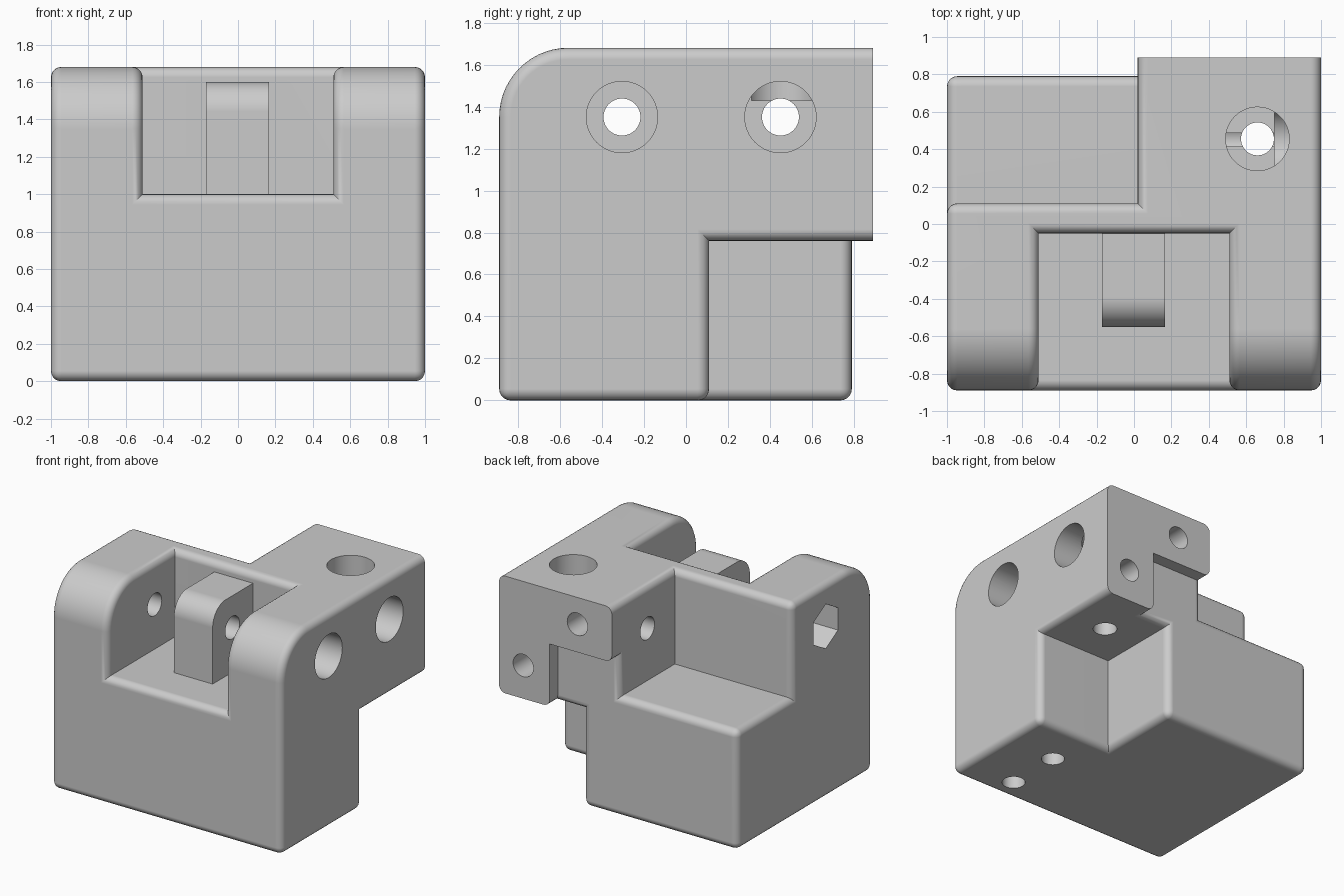
import bpy, bmesh, math
from mathutils import Vector, Matrix

if "Cube" in bpy.data.objects:
    bpy.data.objects.remove(bpy.data.objects["Cube"], do_unlink=True)

TOP, FRONT, REAR = 1.68, -0.89, 0.89
SHAFT, BORE, DEEP = 0.088, 0.17, 0.25

grey = bpy.data.materials.new("plain grey")
grey.use_nodes = True
grey.diffuse_color = (0.6, 0.6, 0.6, 1)
grey.node_tree.nodes["Principled BSDF"].inputs["Base Color"].default_value = (0.6, 0.6, 0.6, 1)


def add_object(name, bm):
    bmesh.ops.recalc_face_normals(bm, faces=bm.faces)
    mesh = bpy.data.meshes.new(name)
    bm.to_mesh(mesh)
    bm.free()
    mesh.materials.append(grey)
    obj = bpy.data.objects.new(name, mesh)
    bpy.context.collection.objects.link(obj)
    return obj


def side_extrusion(name, x0, x1, y0, y1, z0, z1, radius, steps=14):
    """Side profile with a rounded upper front corner, extruded along x."""
    profile = [(y0, z0), (y1, z0), (y1, z1)]
    for i in range(steps + 1):
        a = math.pi / 2 * (1 + i / steps)
        profile.append((y0 + radius + radius * math.cos(a), z1 - radius + radius * math.sin(a)))
    bm = bmesh.new()
    face = bm.faces.new([bm.verts.new((x0, y, z)) for y, z in profile])
    grown = bmesh.ops.extrude_face_region(bm, geom=[face])["geom"]
    bmesh.ops.translate(bm, vec=(x1 - x0, 0, 0), verts=[g for g in grown if isinstance(g, bmesh.types.BMVert)])
    return add_object(name, bm)


def box(name, lo, hi):
    lo, hi = Vector(lo), Vector(hi)
    bm = bmesh.new()
    bmesh.ops.create_cube(bm, size=1, matrix=Matrix.Translation((lo + hi) / 2) @ Matrix.Diagonal((*(hi - lo), 1)))
    return add_object(name, bm)


def rod(name, start, end, radius, sides=48):
    start, end = Vector(start), Vector(end)
    axis = end - start
    turn = axis.to_track_quat('Z', 'Y').to_matrix().to_4x4()
    bm = bmesh.new()
    bmesh.ops.create_cone(bm, cap_ends=True, segments=sides, radius1=radius, radius2=radius,
                          depth=axis.length, matrix=Matrix.Translation((start + end) / 2) @ turn)
    return add_object(name, bm)


def apply(obj, mod):
    bpy.context.view_layer.objects.active = obj
    bpy.ops.object.modifier_apply(modifier=mod.name)


def combine(obj, other, operation='DIFFERENCE'):
    mod = obj.modifiers.new("combine", 'BOOLEAN')
    mod.operation, mod.solver, mod.object = operation, 'EXACT', other
    apply(obj, mod)
    bpy.data.objects.remove(other, do_unlink=True)


# Body: one rounded extrusion, carved into base block, rear block and overhanging arm
body = side_extrusion("bracket_body", -1, 1, FRONT, REAR, 0, TOP, 0.33)
for name, lo, hi in [
    ("hinge_pocket", (-0.51, -2, 1.0), (0.51, -0.05, 3)),
    ("above_rear_block", (-2, 0.11, 0.94), (0.02, 2, 3)),
    ("below_arm", (0.34, 0.11, -1), (2, 2, 0.76)),
    ("behind_rear_block", (-2, 0.79, -1), (0.36, 2, 0.96)),
    ("arm_end_notch", (-1.9, 0.79, 0.5), (0.56, 3, 1.25)),
]:
    combine(body, box(name, lo, hi))

# Round the outer edges, leaving the arm's end face crisp
bm = bmesh.new()
bm.from_mesh(body.data)
bmesh.ops.remove_doubles(bm, verts=bm.verts, dist=0.0005)
bmesh.ops.dissolve_limit(bm, angle_limit=math.radians(1), verts=bm.verts, edges=bm.edges)
weight = bm.edges.layers.float.new("bevel_weight_edge")
for e in bm.edges:
    on_end = all(v.co.y > REAR - 0.01 for v in e.verts)
    if e.is_convex and e.calc_face_angle(0) > math.radians(30) and not on_end:
        e[weight] = 1
bm.to_mesh(body.data)
bm.free()
bevel = body.modifiers.new("rounding", 'BEVEL')
bevel.limit_method, bevel.width, bevel.segments = 'WEIGHT', 0.055, 5
bevel.use_clamp_overlap = False
apply(body, bevel)

# Hinge tab standing in the pocket
combine(body, side_extrusion("hinge_tab", -0.17, 0.165, -0.55, 0.0, 0.95, 1.6, 0.16), 'UNION')

# Hinge pin hole, with bolt head recess and hexagonal nut recess
combine(body, rod("pin_hole", (-1.2, -0.305, 1.35), (1.2, -0.305, 1.35), SHAFT))
combine(body, rod("pin_recess", (1 - DEEP, -0.305, 1.35), (1.2, -0.305, 1.35), BORE))
nut = rod("nut_recess", (-1.2, 0, 0), (DEEP - 1, 0, 0), 0.175, 6)
if max(v.co.z for v in nut.data.vertices) < 0.17:
    nut.data.transform(Matrix.Rotation(math.radians(30), 4, 'X'))
nut.data.transform(Matrix.Translation((0, -0.305, 1.35)))
combine(body, nut)

# Recessed bolt holes across and down through the arm
combine(body, rod("cross_hole", (-0.1, 0.45, 1.35), (1.2, 0.45, 1.35), SHAFT))
combine(body, rod("cross_recess", (1 - DEEP, 0.45, 1.35), (1.2, 0.45, 1.35), BORE))
combine(body, rod("drop_hole", (0.66, 0.455, 0.6), (0.66, 0.455, 1.8), SHAFT))
combine(body, rod("drop_recess", (0.66, 0.455, TOP - DEEP), (0.66, 0.455, 1.8), BORE))

# Blind holes in the arm end and the underside
for x, z in [(0.32, 1.47), (0.79, 1.02)]:
    combine(body, rod("end_hole", (x, REAR - 0.45, z), (x, 1.1, z), SHAFT))
for y in (-0.7, -0.25):
    combine(body, rod("base_hole", (0.57, y, -0.2), (0.57, y, 0.4), 0.085))

# Smooth shading with crisp flats
bpy.ops.object.select_all(action='DESELECT')
body.select_set(True)
bpy.context.view_layer.objects.active = body
bpy.ops.object.shade_smooth_by_angle(angle=math.radians(30))
normals = body.modifiers.new("flat_faces", 'WEIGHTED_NORMAL')
normals.keep_sharp = True
